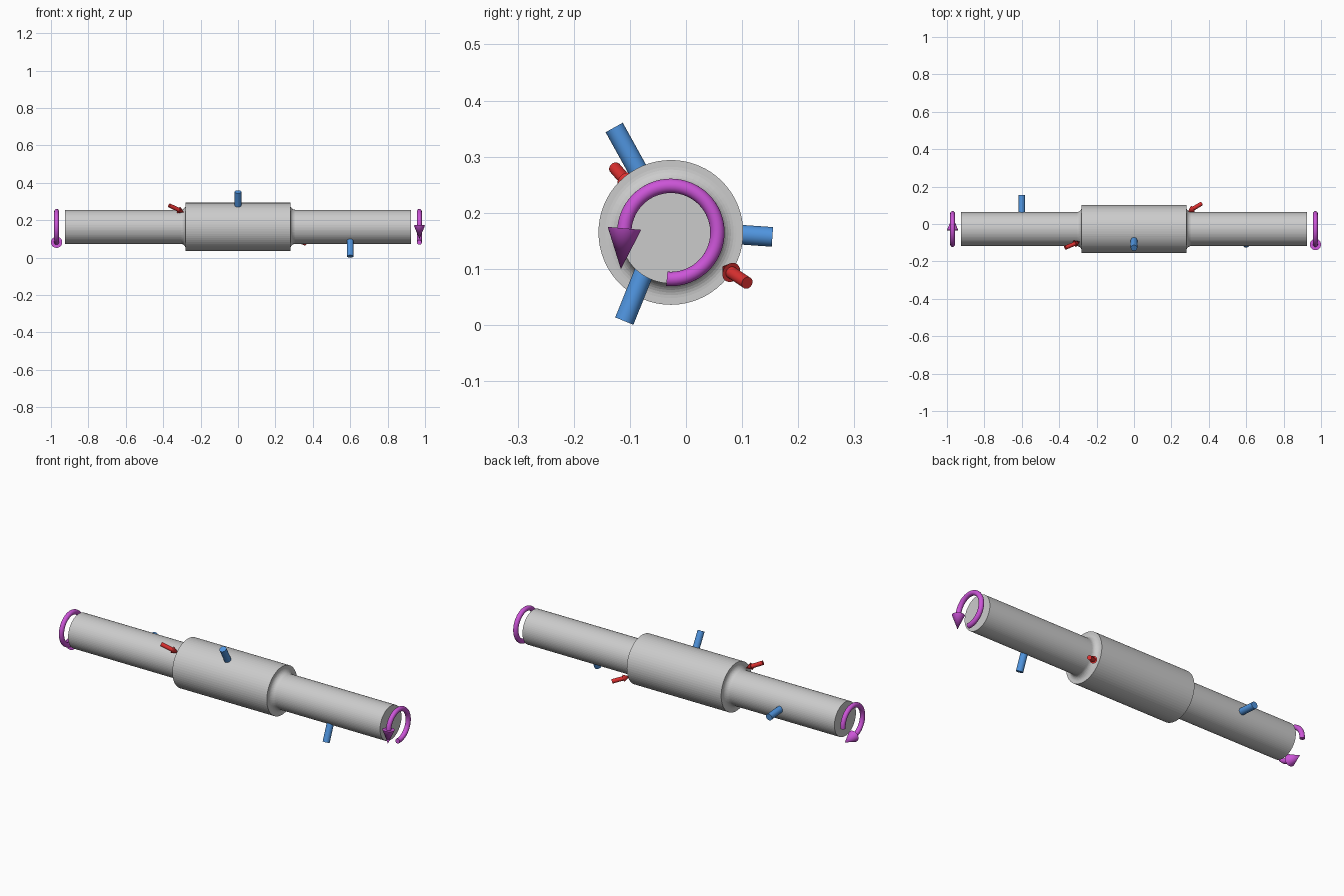
import bpy, bmesh
from math import sin, cos, pi, radians
from mathutils import Vector, Matrix

if "Cube" in bpy.data.objects:
    bpy.data.objects.remove(bpy.data.objects["Cube"])

CY, CZ = -0.027, 0.165          # shaft axis position


def material(name, rgb):
    m = bpy.data.materials.new(name)
    m.diffuse_color = (*rgb, 1)
    m.use_nodes = True
    m.node_tree.nodes["Principled BSDF"].inputs["Base Color"].default_value = m.diffuse_color
    return m


BLUE = material("blue", (0.08, 0.30, 0.74))
RED = material("red", (0.72, 0.03, 0.03))
PURPLE = material("purple", (0.60, 0.09, 0.68))


def finish(bm, name, mat=None, smooth=True):
    bmesh.ops.recalc_face_normals(bm, faces=bm.faces)
    me = bpy.data.meshes.new(name)
    bm.to_mesh(me)
    bm.free()
    ob = bpy.data.objects.new(name, me)
    bpy.context.collection.objects.link(ob)
    if mat:
        me.materials.append(mat)
    if smooth:
        bpy.ops.object.select_all(action='DESELECT')
        ob.select_set(True)
        bpy.context.view_layer.objects.active = ob
        bpy.ops.object.shade_smooth_by_angle(angle=radians(35))
    return ob


def add_cone(bm, a, b, r1, r2, seg=32):
    # capped cylinder or cone running from point a to point b
    a, b = Vector(a), Vector(b)
    d = b - a
    m = Matrix.Translation((a + b) / 2) @ d.to_track_quat('Z', 'Y').to_matrix().to_4x4()
    bmesh.ops.create_cone(bm, cap_ends=True, segments=seg, radius1=r1, radius2=r2,
                          depth=d.length, matrix=m)


def polar(x, r, deg):
    t = radians(deg)
    return Vector((x, CY + r * cos(t), CZ + r * sin(t)))


def loft(bm, rings):
    # skin a list of vertex rings and cap both ends
    n = len(rings[0])
    for p, q in zip(rings, rings[1:]):
        for i in range(n):
            j = (i + 1) % n
            bm.faces.new((p[i], p[j], q[j], q[i]))
    bm.faces.new(rings[0])
    bm.faces.new(rings[-1])


# Stepped shaft with fillets at both shoulders
R_SHAFT, R_BODY, FIL = 0.091, 0.129, 0.026
half = [(0.28, R_BODY)]
for k in range(9):
    t = pi / 2 * k / 8
    half.append((0.28 + FIL * (1 - cos(t)), R_SHAFT + FIL * (1 - sin(t))))
half.append((0.925, R_SHAFT))
profile = [(-x, r) for x, r in reversed(half)] + half
bm = bmesh.new()
loft(bm, [[bm.verts.new(polar(x, r, 360 * i / 64)) for i in range(64)] for x, r in profile])
finish(bm, "stepped_shaft", smooth=False)

# Blue pins: x, tip y, tip z, direction angle
for name, x, y, z, deg in (("left_pin", -0.6, 0.154, 0.157, -4),
                           ("middle_pin", 0.0, -0.128, 0.352, 119),
                           ("right_pin", 0.6, -0.110, 0.007, 248)):
    d = Vector((0, cos(radians(deg)), sin(radians(deg))))
    tip = Vector((x, y, z))
    bm = bmesh.new()
    add_cone(bm, tip - d * 0.1, tip, 0.0175, 0.0175)
    finish(bm, name, BLUE)

# Red arrows pointing at the fillets
for name, tail, tip in (("left_fillet_arrow", polar(-0.368, 0.152, 131), polar(-0.288, 0.102, 131)),
                        ("right_fillet_arrow", polar(0.361, 0.163, -33.5), polar(0.287, 0.11, -33.5))):
    d = (tip - tail).normalized()
    neck = tip - d * 0.033
    bm = bmesh.new()
    add_cone(bm, tail, neck, 0.011, 0.011)
    add_cone(bm, neck, tip, 0.018, 0.0)
    finish(bm, name, RED)

# Purple rotation arrows: three-quarter tube ending in a cone
for name, x, end in (("left_rotation_arrow", -0.97, 266), ("right_rotation_arrow", 0.97, 175)):
    R, T, N = 0.083, 0.0128, 48
    bm = bmesh.new()
    rings = []
    for i in range(N + 1):
        a = end - 270 + 270 * i / N
        rings.append([bm.verts.new(polar(x + T * sin(2 * pi * k / 20), R + T * cos(2 * pi * k / 20), a))
                      for k in range(20)])
    loft(bm, rings)
    base = polar(x, R, end)
    t = radians(end)
    add_cone(bm, base, base + Vector((0, -sin(t), cos(t))) * 0.073, 0.03, 0.0)
    finish(bm, name, PURPLE)
